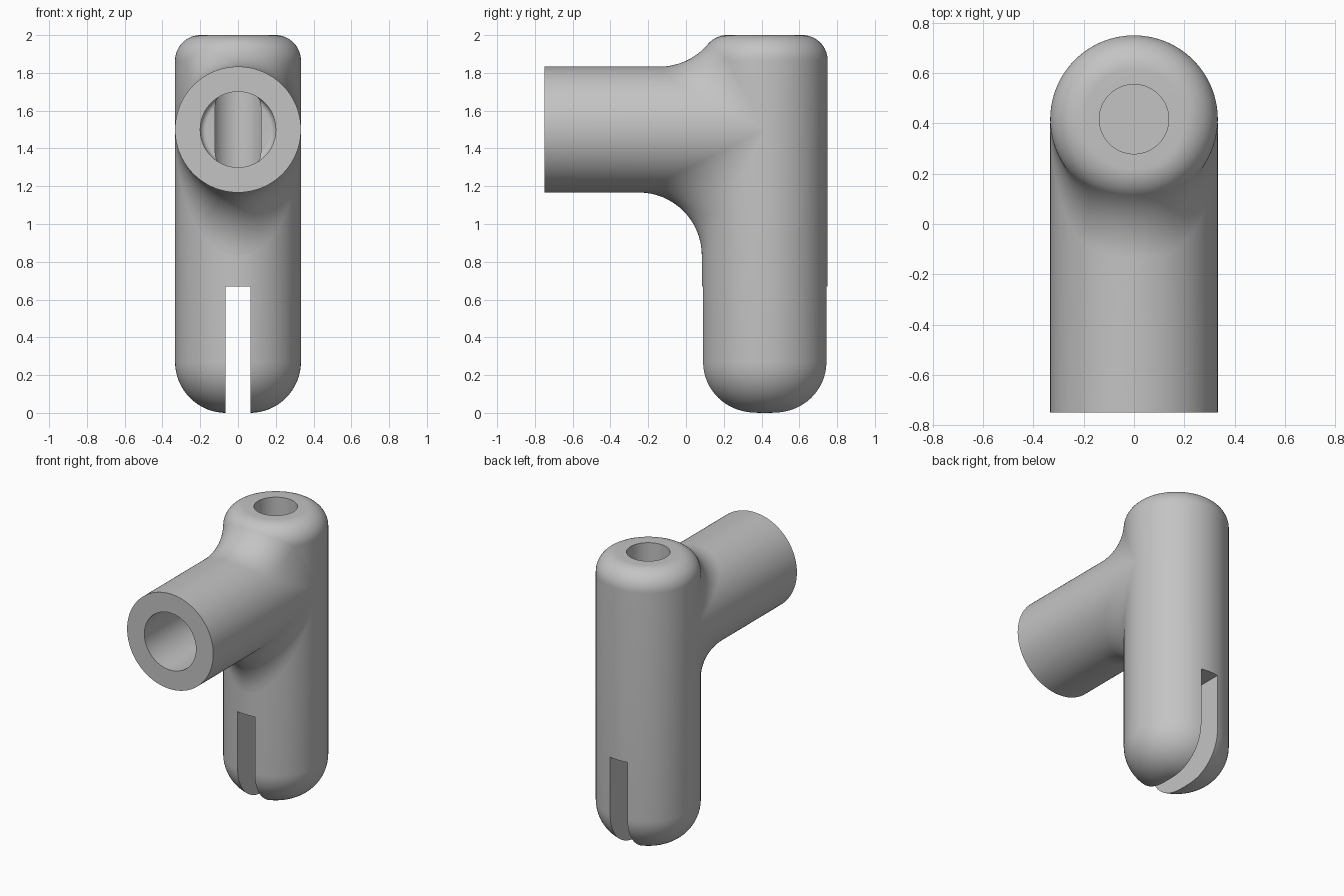
import bpy
import bmesh
from math import sin, cos, pi, sqrt, radians
from mathutils import Vector

if "Cube" in bpy.data.objects:
    bpy.data.objects.remove(bpy.data.objects["Cube"], do_unlink=True)

R = 1 / 3            # radius of column and arm
BLEND = 1 / 3        # radius of the blend between them
AXIS_Y = 0.417       # column axis
ARM_Z = 1.5          # arm axis
FRONT = -0.75
TOP_ROUND, BOTTOM_ROUND = 0.135, 0.27
BORE, HOLE = 0.2, 0.138
SEGS = 128

grey = bpy.data.materials.new("plain_grey")
grey.use_nodes = True
colour = (0.55, 0.55, 0.55, 1)
grey.diffuse_color = colour
grey.node_tree.nodes["Principled BSDF"].inputs["Base Color"].default_value = colour

ANGLES = [2 * pi * (i + 0.5) / SEGS for i in range(SEGS)]


def loft(name, rings, capped=True):
    """Skin a list of equal-length closed rings."""
    bm = bmesh.new()
    loops = [[bm.verts.new(p) for p in ring] for ring in rings]
    for a, b in zip(loops, loops[1:]):
        for i in range(len(a)):
            j = (i + 1) % len(a)
            bm.faces.new((a[i], a[j], b[j], b[i]))
    if capped:
        bm.faces.new(loops[0])
        bm.faces.new(loops[-1])
    bmesh.ops.recalc_face_normals(bm, faces=bm.faces)
    mesh = bpy.data.meshes.new(name)
    bm.to_mesh(mesh)
    bm.free()
    mesh.materials.append(grey)
    ob = bpy.data.objects.new(name, mesh)
    bpy.context.collection.objects.link(ob)
    return ob


def upright_ring(radius, z):
    return [(radius * sin(a), AXIS_Y - radius * cos(a), z) for a in ANGLES]


def arm_ring(radius, y):
    return [(radius * sin(a), y, ARM_Z + radius * cos(a)) for a in ANGLES]


def smooth(ob):
    ob.data.shade_smooth()
    ob.data.set_sharp_from_angle(angle=radians(32))


# Column: round post with a soft bottom and a rounded top edge
quarter = [pi / 2 * i / 16 for i in range(17)]
profile = [(R - BOTTOM_ROUND * (1 - sin(a)), BOTTOM_ROUND * (1 - cos(a))) for a in quarter]
profile += [(R - TOP_ROUND * (1 - cos(a)), 2 - TOP_ROUND * (1 - sin(a))) for a in quarter]
column = loft("column", [upright_ring(r, z) for r, z in profile])

# Cutters: blind bore with a rounded end, blind top hole, bottom slot
END_Y, END_ROUND = 0.35, 0.03
bore_rings = [arm_ring(BORE, FRONT - 0.1)]
for i in range(7):
    a = pi / 2 * i / 6
    bore_rings.append(arm_ring(BORE - END_ROUND * (1 - cos(a)),
                               END_Y - END_ROUND * (1 - sin(a))))
bore_cutter = loft("bore_cutter", bore_rings)
hole_cutter = loft("hole_cutter", [upright_ring(HOLE, 1.17), upright_ring(HOLE, 2.1)])
half = R / 5
slot_cutter = loft("slot_cutter", [
    [(-half, y, -0.1), (half, y, -0.1), (half, y, 0.67), (-half, y, 0.67)]
    for y in (AXIS_Y - 0.5, AXIS_Y + 0.5)])

cutters = (bore_cutter, hole_cutter, slot_cutter)
for cutter in cutters:
    cutter.hide_render = True
    mod = column.modifiers.new(cutter.name, "BOOLEAN")
    mod.operation = "DIFFERENCE"
    mod.solver = "EXACT"
    mod.object = cutter
bpy.context.view_layer.update()
cut = bpy.data.meshes.new_from_object(
    column.evaluated_get(bpy.context.evaluated_depsgraph_get()))
column.modifiers.clear()
column.data = cut
cut.name = "column"
for cutter in cutters:
    bpy.data.objects.remove(cutter, do_unlink=True)
smooth(column)


def blend_section(a, steps=16):
    """Arc of a ball resting on the arm and the column, from column to arm."""
    reach = R + BLEND
    x, z = reach * sin(a), reach * cos(a)
    tube_r, tube_z = R - TOP_ROUND, 2 - TOP_ROUND - ARM_Z
    rho = reach
    if z > tube_z:   # the ball rests on the rounded top edge here
        rho = tube_r + sqrt((TOP_ROUND + BLEND) ** 2 - (z - tube_z) ** 2)
    y = sqrt(max(rho * rho - x * x, 0))
    centre = Vector((x, -y, z))
    if z > tube_z:
        foot = Vector((x * tube_r / rho, -y * tube_r / rho, tube_z))
    else:
        foot = Vector((0, 0, z))
    to_column = (foot - centre).normalized()
    to_arm = Vector((-x, 0, -z)).normalized()
    w = to_column.angle(to_arm)
    origin = Vector((0, AXIS_Y, ARM_Z))
    arc = []
    for i in range(steps + 1):
        s = i / steps
        d = (to_column * sin((1 - s) * w) + to_arm * sin(s * w)) / sin(w)
        arc.append(origin + centre + d * BLEND)
    return arc


# Arm: blend, outer tube, flat end, and bore wall back to the column surface
arm_rings = [list(ring) for ring in zip(*[blend_section(a) for a in ANGLES])]
arm_rings.append(arm_ring(R, FRONT))
arm_rings.append(arm_ring(BORE, FRONT))
arm_rings.append([(x, AXIS_Y - sqrt(R * R - x * x), z) for x, _, z in arm_ring(BORE, 0)])
arm = loft("arm", arm_rings, capped=False)
smooth(arm)
